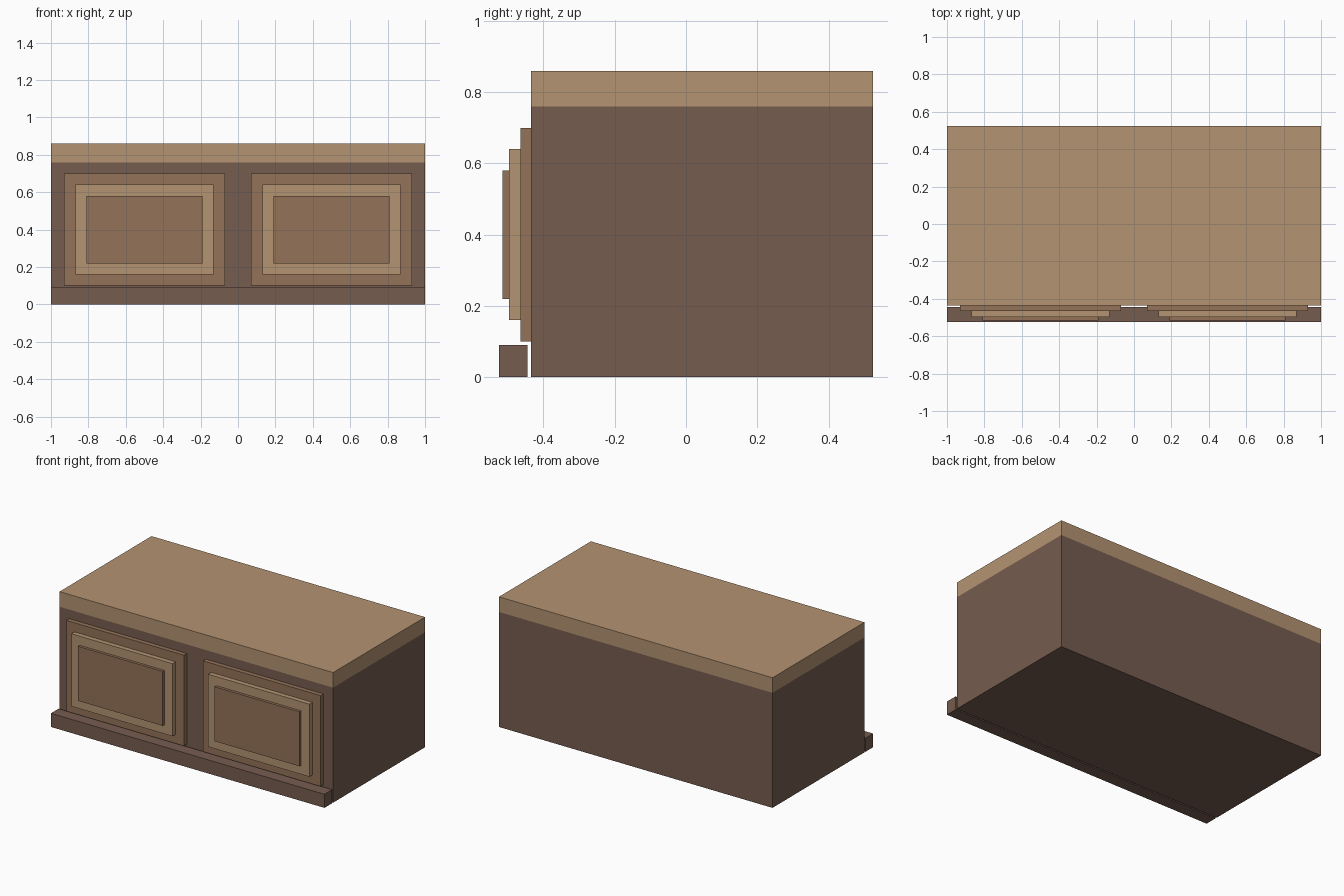
import bpy

cube = bpy.data.objects.get("Cube")
if cube:
    bpy.data.objects.remove(cube, do_unlink=True)


def material(name, rgb):
    mat = bpy.data.materials.new(name)
    mat.use_nodes = True
    colour = (*rgb, 1.0)
    mat.diffuse_color = colour
    mat.node_tree.nodes["Principled BSDF"].inputs["Base Color"].default_value = colour
    return mat


dark_wood = material("dark_wood", (0.181, 0.107, 0.078))
mid_wood = material("mid_wood", (0.296, 0.171, 0.100))
light_wood = material("light_wood", (0.456, 0.292, 0.165))


def box(name, x, y, z, mat):
    """Box spanning the given (low, high) range on each axis."""
    bpy.ops.mesh.primitive_cube_add(size=1, location=[sum(r) / 2 for r in (x, y, z)])
    obj = bpy.context.object
    obj.name = name
    obj.scale = [r[1] - r[0] for r in (x, y, z)]
    bpy.ops.object.transform_apply(location=False, rotation=False, scale=True)
    obj.data.materials.append(mat)
    return obj


FRONT, BACK = -0.435, 0.525
WIDTH = (-1, 1)

# Carcass, worktop and the loose plinth board in front
box("cabinet_body", WIDTH, (FRONT, BACK), (0, 0.76), dark_wood)
box("worktop", WIDTH, (FRONT, BACK), (0.76, 0.86), light_wood)
box("plinth", WIDTH, (-0.525, -0.445), (0, 0.09), dark_wood)

# Each door is three stacked panels, stepping inwards towards the front
layers = [
    ("door_frame", FRONT, -0.465, mid_wood),
    ("door_moulding", -0.465, -0.497, light_wood),
    ("door_panel", -0.497, -0.515, mid_wood),
]
for side, sign in (("left", 1), ("right", -1)):
    for step, (part, back, front, mat) in enumerate(layers):
        inset = 0.06 * step
        half_w, half_h = 0.43 - inset, 0.30 - inset
        cx, cz = sign * 0.5, 0.40
        box(f"{side}_{part}", (cx - half_w, cx + half_w), (front, back),
            (cz - half_h, cz + half_h), mat)
